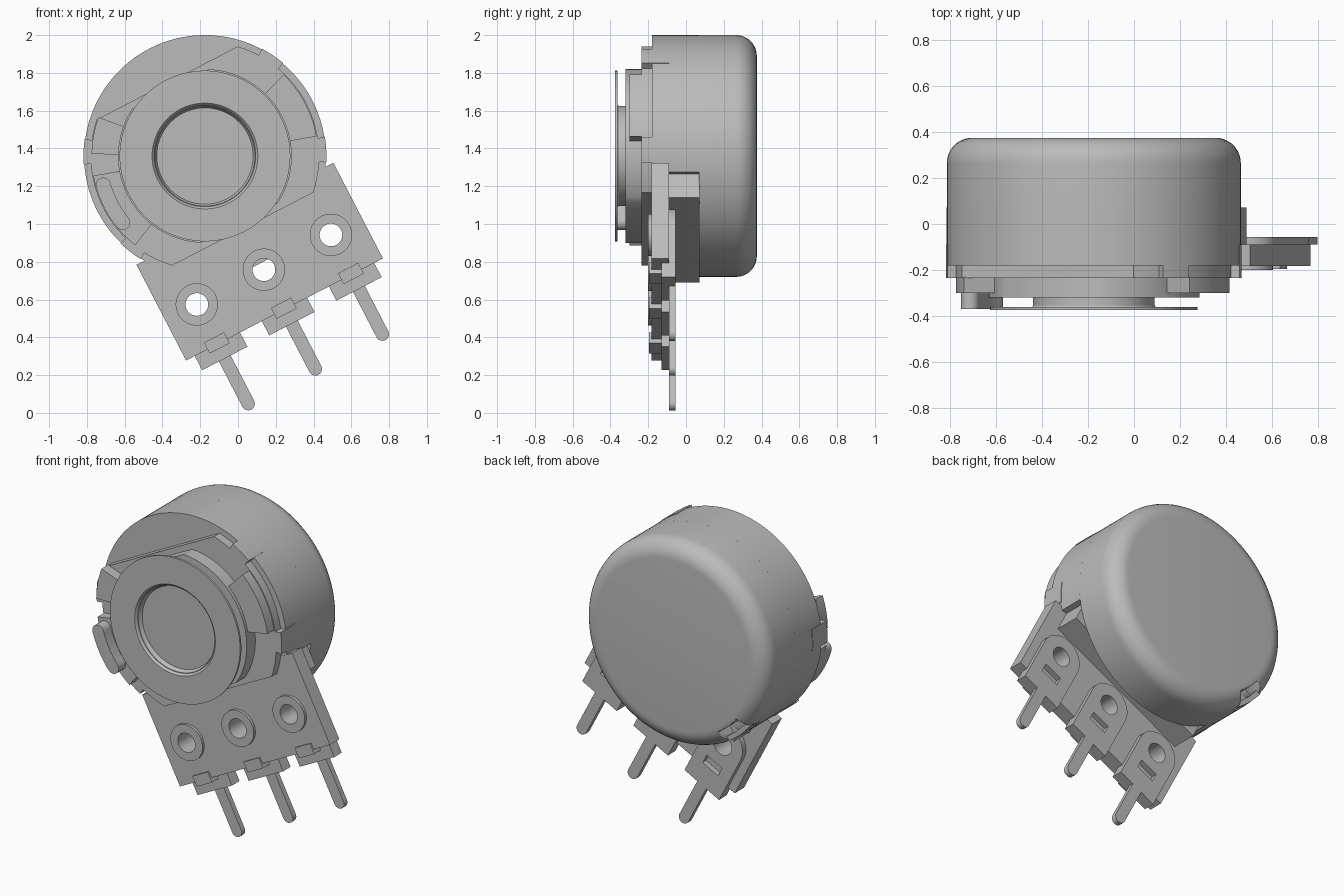
import bpy, bmesh
from math import sin, cos, pi, radians
from mathutils import Matrix

if "Cube" in bpy.data.objects:
    bpy.data.objects.remove(bpy.data.objects["Cube"], do_unlink=True)

TILT = 27.4
PLACE = Matrix.Translation((-0.175, 0, 1.36)) @ Matrix.Rotation(-radians(TILT), 4, 'Y')

grey = bpy.data.materials.new("light grey")
grey.use_nodes = True
COLOR = (0.5, 0.5, 0.5, 1)
grey.diffuse_color = COLOR
grey.node_tree.nodes["Principled BSDF"].inputs["Base Color"].default_value = COLOR


def finish(name, mesh):
    ob = bpy.data.objects.new(name, mesh)
    bpy.context.collection.objects.link(ob)
    mesh.materials.clear()
    mesh.materials.append(grey)
    bpy.ops.object.select_all(action='DESELECT')
    ob.select_set(True)
    bpy.context.view_layer.objects.active = ob
    bpy.ops.object.shade_smooth_by_angle(angle=radians(35))
    return ob


def baked(ob):
    deps = bpy.context.evaluated_depsgraph_get()
    return bpy.data.meshes.new_from_object(ob.evaluated_get(deps))


def plate(name, loops, y0, y1):
    """Flat outline with optional holes, given thickness from y0 to y1."""
    cu = bpy.data.curves.new(name, 'CURVE')
    cu.dimensions = '2D'
    cu.fill_mode = 'BOTH'
    cu.extrude = (y1 - y0) / 2
    for loop in loops:
        sp = cu.splines.new('POLY')
        sp.points.add(len(loop) - 1)
        for p, (u, v) in zip(sp.points, loop):
            p.co = (u, v, 0, 1)
        sp.use_cyclic_u = True
    tmp = bpy.data.objects.new("outline", cu)
    bpy.context.collection.objects.link(tmp)
    bpy.context.view_layer.update()
    mesh = baked(tmp)
    bpy.data.objects.remove(tmp)
    mesh.transform(PLACE @ Matrix.Translation((0, (y0 + y1) / 2, 0)) @ Matrix.Rotation(pi / 2, 4, 'X'))
    bm = bmesh.new()
    bm.from_mesh(mesh)
    bmesh.ops.remove_doubles(bm, verts=bm.verts, dist=1e-5)
    bmesh.ops.recalc_face_normals(bm, faces=bm.faces)
    bm.to_mesh(mesh)
    bm.free()
    return finish(name, mesh)


def lathe(name, profile, steps=96):
    """Turn (radius, y) points around the shaft axis."""
    bm = bmesh.new()
    vs = [bm.verts.new((r, y, 0)) for r, y in profile]
    es = [bm.edges.new(p) for p in zip(vs, vs[1:])]
    bmesh.ops.spin(bm, geom=vs + es, axis=(0, 1, 0), cent=(0, 0, 0),
                   angle=2 * pi, steps=steps, use_duplicate=False)
    bmesh.ops.remove_doubles(bm, verts=bm.verts, dist=1e-4)
    bmesh.ops.recalc_face_normals(bm, faces=bm.faces)
    bm.transform(PLACE)
    mesh = bpy.data.meshes.new(name)
    bm.to_mesh(mesh)
    bm.free()
    return finish(name, mesh)


def arc(r, a0, a1, n=24, cu=0, cv=0):
    step = radians(a1 - a0) / n
    return [(cu + r * cos(radians(a0) + i * step), cv + r * sin(radians(a0) + i * step))
            for i in range(n + 1)]


def circle(r, cu=0, cv=0, n=40):
    return arc(r, 0, 360, n, cu, cv)[:-1]


def rect(u0, u1, v0, v1):
    return [(u0, v0), (u1, v0), (u1, v1), (u0, v1)]


def sector(r0, r1, a0, a1):
    """Ring segment; angles are measured from the world x axis."""
    a0, a1 = a0 - TILT, a1 - TILT
    return arc(r1, a0, a1, 16) + arc(r0, a1, a0, 16)


# Metal cover with a rounded back edge
R = 0.64
fillet = [(0.53 + 0.11 * cos(radians(a)), 0.265 + 0.11 * sin(radians(a))) for a in range(0, 91, 10)]
cover = lathe("cover", [(0, 0.07), (R, 0.07)] + fillet + [(0, 0.375)])

# Small punched loop in the back rim
LOOP = 228
cutter = plate("rim_cutter", [sector(0.56, 0.7, LOOP - 9, LOOP + 9)], 0.25, 0.45)
cutter.hide_render = True
cut = cover.modifiers.new("notch", 'BOOLEAN')
cut.operation = 'DIFFERENCE'
cut.object = cutter
bpy.context.view_layer.update()
notched = baked(cover)
cover.modifiers.clear()
cover.data = notched
bpy.data.objects.remove(cutter)
plate("rim_loop", [sector(0.605, 0.635, LOOP - 10, LOOP + 10)], 0.27, 0.315)

# Housing, flat on the terminal side with two flared corners
plate("housing", [arc(R, -35, 215, 80) + [(-0.49, -0.36), (-0.49, -0.5), (0.49, -0.5), (0.49, -0.36)]],
      -0.18, 0.071)

# Front plate with two flats
plate("front_plate", [arc(0.605, -46, 46) + arc(0.605, 134, 226)], -0.235, -0.17)
plate("rotor_seat", [arc(0.46, -60, 60) + arc(0.46, 120, 240)], -0.32, -0.23)
for i, (a0, a1) in enumerate([(10, 46), (160, 179), (190, 232)]):
    plate(f"guide_block_{i + 1}", [sector(0.43, 0.6, a0, a1)], -0.3, -0.23)

# Folded cover tabs on the front rim
for i, a in enumerate([3, 56, 178, 232]):
    plate(f"cover_tab_{i + 1}", [sector(0.585, 0.643, a - 6, a + 6)], -0.235, -0.09)

# Oblong stop peg
peg = arc(0.565, 196 - TILT, 219 - TILT, 12)
a_end, a_start = 219 - TILT, 196 - TILT
outline = (arc(0.6, a_start, a_end, 12)
           + arc(0.04, a_end, a_end + 180, 10, 0.56 * cos(radians(a_end)), 0.56 * sin(radians(a_end)))
           + arc(0.52, a_end, a_start, 12)
           + arc(0.04, a_start + 180, a_start + 360, 10,
                 0.56 * cos(radians(a_start)), 0.56 * sin(radians(a_start))))
plate("stop_peg", [outline], -0.37, -0.29)

# Rotor: hub, thin flange and shallow tapered recess
lathe("rotor", [(0, -0.31), (0.265, -0.31), (0.265, -0.362), (0.452, -0.362), (0.452, -0.375),
                (0.28, -0.375), (0.27, -0.365), (0.255, -0.335), (0, -0.335)])

# Terminal board with bosses, terminals and clips
PITCH, HOLE_V = 0.4, -0.678
centres = [-PITCH, 0, PITCH]
plate("terminal_board", [rect(-0.587, 0.587, -0.915, -0.345)]
      + [circle(0.06, u, HOLE_V) for u in centres], -0.183, -0.09)
for side, u in zip(("right", "middle", "left"), centres):
    hole = circle(0.06, u, HOLE_V)
    plate(f"boss_{side}", [circle(0.112, u, HOLE_V), hole], -0.2, -0.18)
    blade = (arc(0.135, 0, 180, 24, u, HOLE_V)
             + [(u - 0.135, -1.0), (u - 0.035, -1.0)]
             + arc(0.035, 180, 360, 12, u, -1.27)
             + [(u + 0.035, -1.0), (u + 0.135, -1.0)])
    slot = rect(u - 0.06, u + 0.06, -0.87, -0.81)
    plate(f"terminal_{side}", [blade, hole, slot], -0.09, -0.056)
    plate(f"clip_{side}", [rect(u - 0.06, u + 0.06, -0.94, -0.875)], -0.195, -0.085)
    plate(f"tab_{side}", [rect(u - 0.135, u + 0.135, -1.0, -0.91)], -0.13, -0.088)
